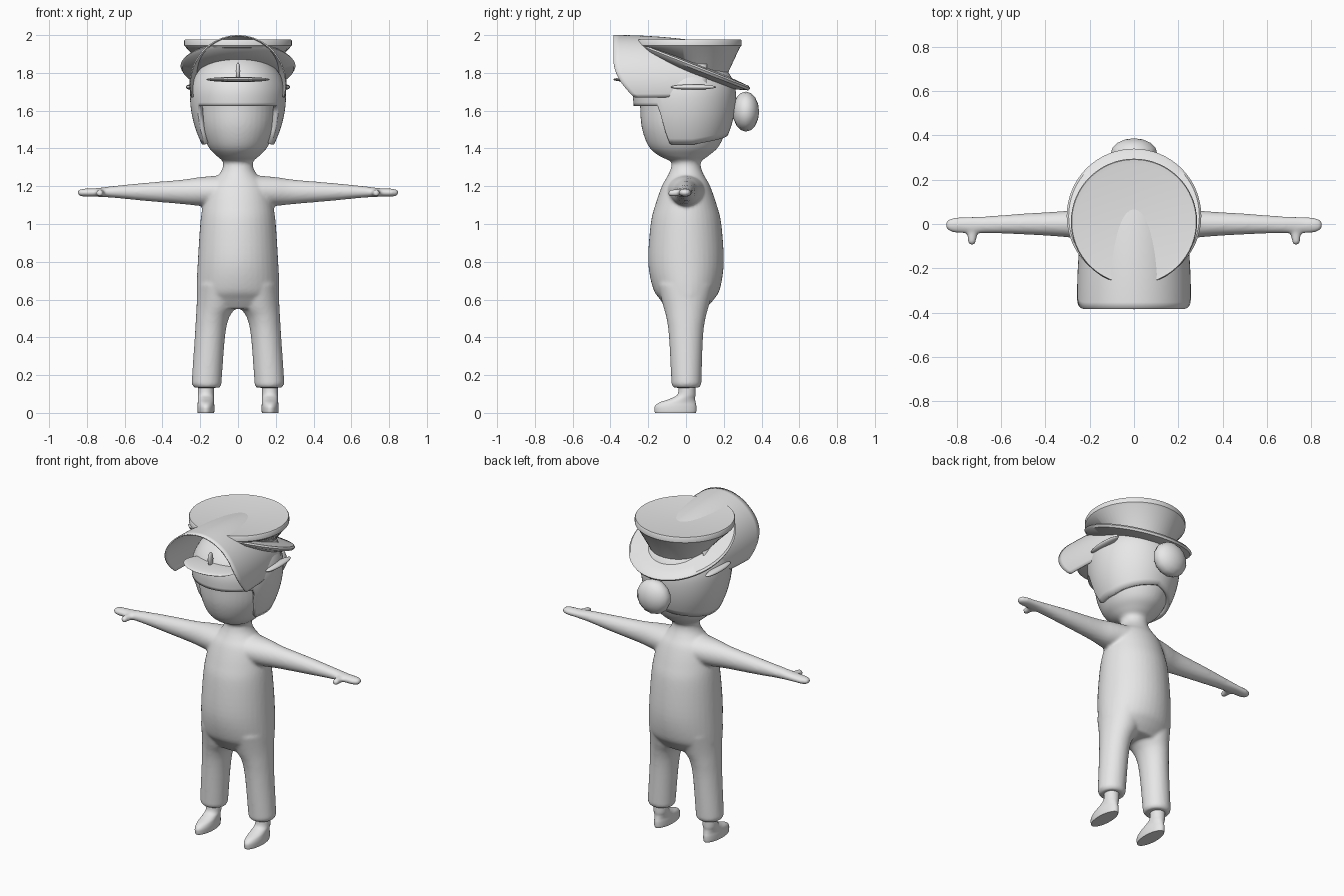
import bpy, bmesh, math
from mathutils import Matrix

cube = bpy.data.objects.get("Cube")
if cube:
    bpy.data.objects.remove(cube, do_unlink=True)

GREY = (0.8, 0.8, 0.8, 1)
mat = bpy.data.materials.new("plain_grey")
mat.use_nodes = True
mat.diffuse_color = GREY
mat.node_tree.nodes["Principled BSDF"].inputs["Base Color"].default_value = GREY
mat.node_tree.nodes["Principled BSDF"].inputs["Roughness"].default_value = 0.6


def finish(bm, name, angle=40):
    """Turn a bmesh into a smooth-shaded grey object."""
    bmesh.ops.recalc_face_normals(bm, faces=bm.faces)
    mesh = bpy.data.meshes.new(name)
    bm.to_mesh(mesh)
    bm.free()
    obj = bpy.data.objects.new(name, mesh)
    bpy.context.collection.objects.link(obj)
    mesh.materials.append(mat)
    bpy.ops.object.select_all(action='DESELECT')
    bpy.context.view_layer.objects.active = obj
    obj.select_set(True)
    bpy.ops.object.shade_smooth_by_angle(angle=math.radians(angle))
    return obj


def bridge(bm, rows, closed=True):
    """Quads between neighbouring rows of vertices."""
    for a, b in zip(rows, rows[1:]):
        n = len(a)
        for i in range(n if closed else n - 1):
            j = (i + 1) % n
            bm.faces.new((a[i], a[j], b[j], b[i]))


def spline(keys, steps=5):
    """Smooth in-between sections through the given ones."""
    pts = [keys[0]] + list(keys) + [keys[-1]]
    out = []
    for p, q, r, s in zip(pts, pts[1:], pts[2:], pts[3:]):
        for k in range(steps):
            t = k / steps
            out.append([0.5 * (2*b + (c - a)*t + (2*a - 5*b + 4*c - d)*t*t
                               + (3*b - a - 3*c + d)*t**3)
                        for a, b, c, d in zip(p, q, r, s)])
    return out + [list(keys[-1])]


def loft(bm, keys, axis='z', flip=1, n=40):
    """Capped tube of ellipses; each key is position, two centres, two radii."""
    rows = []
    for pos, c1, c2, r1, r2 in spline(keys):
        row = []
        for i in range(n):
            a = math.tau * i / n
            u, v = c1 + r1 * math.cos(a), c2 + r2 * math.sin(a)
            x, y, z = {'x': (pos, u, v), 'y': (u, pos, v), 'z': (u, v, pos)}[axis]
            row.append(bm.verts.new((flip * x, y, z)))
        rows.append(row)
    bridge(bm, rows)
    bm.faces.new(rows[0])
    bm.faces.new(rows[-1])


def ellipsoid(name, centre, size, segments=32, rings=12, turn=0):
    bm = bmesh.new()
    m = (Matrix.Translation(centre) @ Matrix.Diagonal((*size, 1))
         @ Matrix.Rotation(turn, 4, 'X'))
    bmesh.ops.create_uvsphere(bm, u_segments=segments, v_segments=rings,
                              radius=1, matrix=m)
    return finish(bm, name, 60)


# Body: torso, neck and head in one loft, limbs fused by remeshing
bm = bmesh.new()
loft(bm, [(0.55, 0, 0, .185, .10), (0.6, 0, .005, .215, .142),
          (0.66, 0, .003, .219, .178), (0.8, 0, 0, .213, .2),
          (1.0, 0, 0, .2, .187), (1.1, 0, 0, .186, .163),
          (1.2, 0, 0, .16, .128), (1.25, 0, 0, .112, .1),
          (1.29, 0, 0, .084, .082), (1.33, 0, 0, .08, .08),
          (1.36, 0, -.012, .112, .13), (1.41, 0, -.012, .158, .185),
          (1.5, 0, -.01, .195, .222), (1.6, 0, -.01, .207, .232),
          (1.7, 0, -.01, .2, .225), (1.8, 0, 0, .13, .14)])
for side in (-1, 1):
    loft(bm, [(.133, .165, .002, .066, .066), (.15, .165, .002, .077, .078),
              (.18, .165, .002, .079, .08), (.4, .149, 0, .08, .09),
              (.5, .136, 0, .087, .103), (.57, .114, 0, .105, .122),
              (.68, .105, 0, .11, .15)], flip=side)
    loft(bm, [(.06, 0, 1.175, .11, .085), (.2, 0, 1.172, .08, .076),
              (.3, 0, 1.17, .06, .064), (.5, 0, 1.17, .047, .047),
              (.65, -.003, 1.17, .039, .032), (.75, -.005, 1.167, .037, .023),
              (.82, -.005, 1.166, .032, .021), (.847, -.005, 1.166, .016, .012)],
         'x', side)
    loft(bm, [(-.01, .725, 1.165, .03, .02), (-.05, .73, 1.165, .022, .02),
              (-.085, .732, 1.163, .018, .017), (-.094, .732, 1.163, .009, .009)],
         'y', side, 20)
body = finish(bm, "body", 180)
remesh = body.modifiers.new("fuse", 'REMESH')
remesh.mode = 'VOXEL'
remesh.voxel_size = 0.009
remesh.use_smooth_shade = True
relax = body.modifiers.new("relax", 'SMOOTH')
relax.iterations = 6

# Boots
for side, label in ((1, "left"), (-1, "right")):
    bm = bmesh.new()
    loft(bm, [(0, .17, -.056, .043, .108), (.012, .17, -.056, .045, .111),
              (.035, .17, -.055, .045, .11), (.055, .17, -.045, .043, .096),
              (.075, .17, -.018, .042, .066), (.1, .17, .003, .042, .047),
              (.16, .17, .005, .043, .044)], flip=side)
    finish(bm, label + "_boot")

# Helmet: dome whose lower edge drops into ear flaps
bm = bmesh.new()
rows = []
SEG, LEVELS, MID, TOP = 120, 24, 1.68, 1.91
for k in range(LEVELS):
    row = []
    for i in range(SEG):
        a = math.tau * i / SEG
        off_front = math.degrees(min(a, math.tau - a))
        s = min(1, max(0, (off_front - 57) / 10))
        drop = s * s * (3 - 2 * s)
        back = max(0, (off_front - 100) / 80)
        edge = 1.625 - drop * 0.205 + 0.05 * back
        z = edge + (TOP - edge) * math.sin(k / LEVELS * math.pi / 2)
        if z > MID:
            f = math.sqrt(max(0, 1 - ((z - MID) / (TOP - MID)) ** 2))
        else:
            f = 1 - 0.25 * ((MID - z) / 0.26) ** 2
        depth = 0.28 if math.cos(a) > 0 else 0.265
        row.append(bm.verts.new((0.254 * f * math.sin(a),
                                 -depth * f * math.cos(a), z)))
    rows.append(row)
bridge(bm, rows)
bm.faces.new(rows[-1])
helmet = finish(bm, "helmet")
shell = helmet.modifiers.new("shell", 'SOLIDIFY')
shell.thickness = 0.03
shell.offset = -1

# Visor: arched sheet, front edge swept back at the sides
bm = bmesh.new()
rows = []
for k in range(17):
    t = k / 16
    row = []
    for i in range(49):
        a = math.radians(-105 + 210 * i / 48)
        z0 = 1.737 + 0.26 * math.cos(a)
        front = -0.384 + 0.112 * (max(0, 1.87 - z0) / 0.2) ** 2
        y = front + (0.11 - front) * t
        r = 0.26 - 0.038 * t * t
        row.append(bm.verts.new((0.975 * r * math.sin(a), y,
                                 1.737 + r * math.cos(a))))
    rows.append(row)
bridge(bm, rows, closed=False)
visor = finish(bm, "visor")
sheet = visor.modifiers.new("sheet", 'SOLIDIFY')
sheet.thickness = 0.007
sheet.offset = 0


# Cap: level flat top on a crown, over a tilted brim
def tilted(y):
    return 1.835 - 0.39 * (y - 0.04)


def lathe(name, rings, n=64):
    """Rings are radius, centre y, height, and whether height rides the tilt."""
    bm = bmesh.new()
    rows = []
    for r, cy, h, tilt in rings:
        row = []
        for i in range(n):
            a = math.tau * i / n
            x, y = r * math.sin(a), cy + r * math.cos(a)
            row.append(bm.verts.new((x, y, h + (tilted(y) if tilt else 0))))
        rows.append(row)
    bridge(bm, rows)
    bm.faces.new(rows[0])
    bm.faces.new(rows[-1])
    return finish(bm, name, 35)


lathe("cap_crown", [(.02, .01, 1.968, 0), (.26, .01, 1.974, 0), (.281, .01, 1.977, 0),
                    (.285, .01, 1.97, 0), (.285, .01, 1.945, 0), (.275, .01, 1.934, 0),
                    (.19, .02, .005, 1)])
lathe("cap_brim", [(.17, .02, .02, 1), (.24, .035, .014, 1), (.295, .036, .01, 1),
                   (.304, .036, 0, 1), (.295, .036, -.014, 1), (.22, .03, -.04, 1)])

# Small peak and clip under the visor, blades by the ears, ball at the back
ellipsoid("front_peak", (0, -.27, 1.765), (.17, .115, .014))
ellipsoid("peak_clip", (0, -.272, 1.81), (.012, .022, .045), 16)
for side, label in ((1, "left"), (-1, "right")):
    ellipsoid(label + "_ear_blade", (side * .25, .04, 1.725), (.026, .12, .014))
ellipsoid("back_ball", (0, .317, 1.595), (.108, .07, .106), 14, 8, math.pi / 2)
